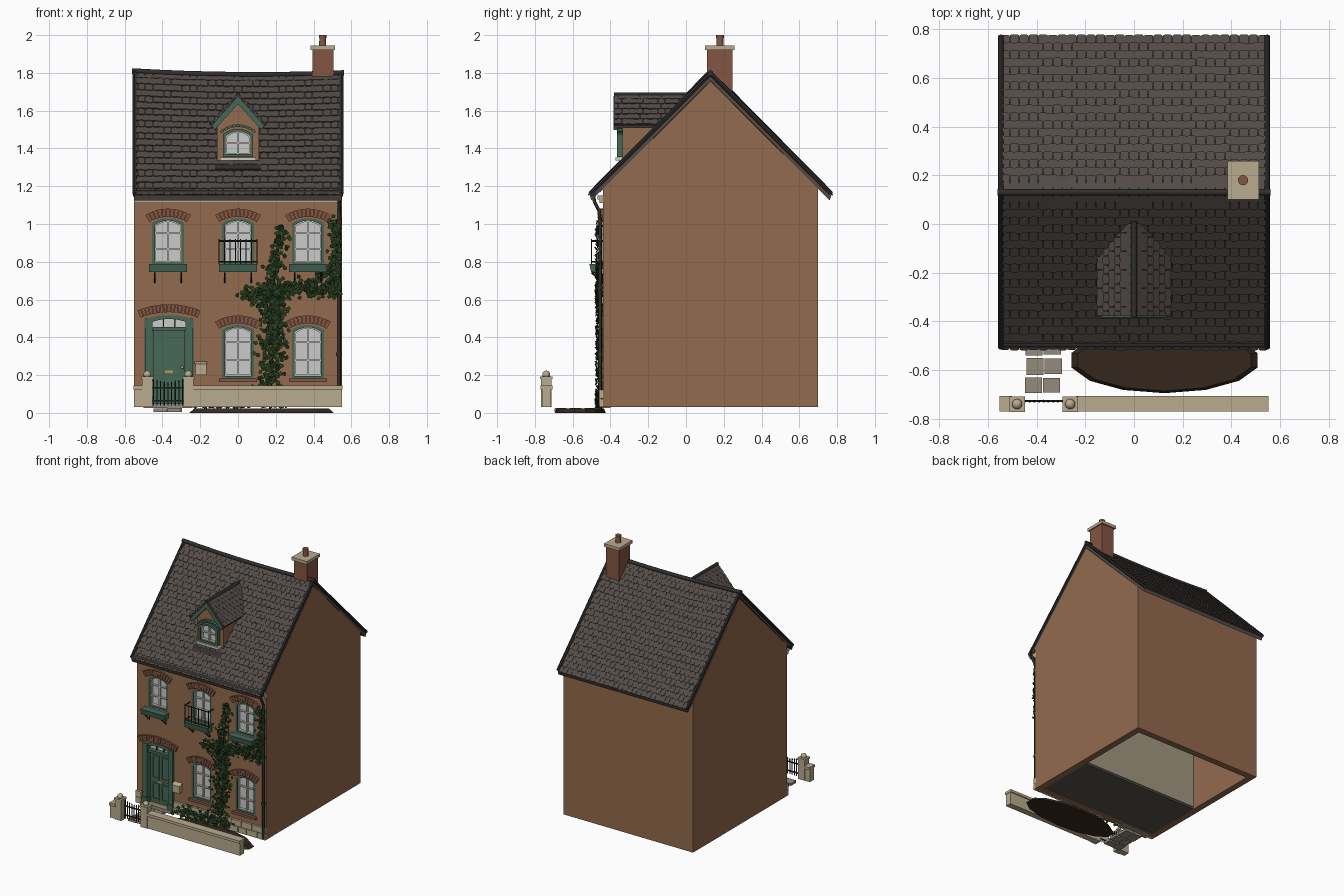
import bpy, bmesh, math, random
from mathutils import Vector as V, Matrix

if "Cube" in bpy.data.objects:
    bpy.data.objects.remove(bpy.data.objects["Cube"])

random.seed(4)
COL = dict(brick=(.29, .145, .075), red=(.23, .09, .055), slate=(.085, .07, .063), dark=(.03, .028, .027),
           green=(.06, .14, .095), stone=(.48, .41, .27), glass=(.55, .56, .58), leaf=(.02, .05, .014),
           soil=(.035, .02, .012), iron=(.015, .02, .018), paver=(.3, .26, .2), brass=(.5, .33, .08),
           white=(.62, .6, .54), plaster=(.36, .31, .22), floor=(.1, .085, .07))
MATS, PARTS = {}, {}
for k, c in COL.items():
    MATS[k] = bpy.data.materials.new(k)
    MATS[k].diffuse_color = (*c, 1)


def part(name, mat):
    return PARTS.setdefault(name, (bmesh.new(), mat))[0]


def box(bm, x0, x1, y0, y1, z0, z1):
    m = Matrix.Translation(((x0 + x1) / 2, (y0 + y1) / 2, (z0 + z1) / 2)) @ Matrix.Diagonal((x1 - x0, y1 - y0, z1 - z0, 1))
    bmesh.ops.create_cube(bm, size=1, matrix=m)


def cyl(bm, p, q, r, n=8, r2=None):
    p, q = V(p), V(q)
    d = q - p
    m = Matrix.Translation((p + q) / 2) @ d.to_track_quat('Z', 'Y').to_matrix().to_4x4()
    bmesh.ops.create_cone(bm, cap_ends=True, segments=n, radius1=r, radius2=r if r2 is None else r2, depth=d.length, matrix=m)


def tube(bm, pts, r, n=8):
    for p, q in zip(pts, pts[1:]):
        cyl(bm, p, q, r, n)


def prism(bm, pts, axis, a, b):
    mk = (lambda p, t: (p[0], t, p[1])) if axis == 'y' else (lambda p, t: (t, p[0], p[1]))
    A = [bm.verts.new(mk(p, a)) for p in pts]
    B = [bm.verts.new(mk(p, b)) for p in pts]
    bm.faces.new(A)
    bm.faces.new(B[::-1])
    for i in range(len(pts)):
        j = (i + 1) % len(pts)
        bm.faces.new((A[i], A[j], B[j], B[i]))


def arch(cx, z0, zs, w, rise, n=10):
    R = (w * w + rise * rise) / (2 * rise)
    t = math.asin(w / R)
    top = [(cx + R * math.sin(t - 2 * t * i / n), zs + rise - R + R * math.cos(t - 2 * t * i / n)) for i in range(n + 1)]
    return [(cx - w, z0), (cx + w, z0)] + top


def ring(bm, outer, inner, y0, y1):
    for i in range(len(outer)):
        j = (i + 1) % len(outer)
        prism(bm, [outer[i], outer[j], inner[j], inner[i]], 'y', y0, y1)


def voussoirs(bm, cx, zs, w, rise, h, n, y0, y1):
    R = (w * w + rise * rise) / (2 * rise)
    t, cz = math.asin(w / R), zs + rise - R
    P = lambda a, r: (cx + r * math.sin(a), cz + r * math.cos(a))
    for i in range(n):
        a, b = -t + 2 * t * (i + .06) / n, -t + 2 * t * (i + .94) / n
        prism(bm, [P(a, R), P(b, R), P(b, R + h), P(a, R + h)], 'y', y0 - random.uniform(0, .004), y1)


def tiles(bm, o, u, v, width, length, cols, rows):
    # overlapping slates with rounded lower ends
    o, u, v = V(o), V(u).normalized(), V(v).normalized()
    n = u.cross(v)
    n = n if n.z > 0 else -n
    pw, ph = width / cols, length / rows
    for r in range(rows):
        for c in range(cols + r % 2):
            a, b = (max(0, min(width, (c + k - .5 * (r % 2)) * pw + e)) for k, e in ((0, .0006), (1, -.0006)))
            s, e, d = r * ph + random.uniform(-.002, .002), min(r * ph + ph * 1.5, length), (b - a) * .2
            out = [(a, e), (a, s + .005), (a + d, s), (b - d, s), (b, s + .005), (b, e)]
            lo, hi = [], []
            for x, t in out:
                h = .001 + .008 * (e - t) / (ph * 1.5)
                lo.append(bm.verts.new(o + u * x + v * t + n * (h - .003)))
                hi.append(bm.verts.new(o + u * x + v * t + n * (h + .005)))
            bm.faces.new(lo)
            bm.faces.new(hi[::-1])
            for i in range(6):
                j = (i + 1) % 6
                bm.faces.new((lo[i], lo[j], hi[j], hi[i]))


# house shell, hollow and open underneath, with window and door openings
body = part('house_walls', 'brick')
prism(body, [(-.44, .03), (.7, .03), (.7, 1.185), (.13, 1.755), (-.44, 1.185)], 'x', -.55, .55)
prism(part('cut_inside', 'brick'), [(-.39, -.1), (.65, -.1), (.65, 1.165), (.13, 1.685), (-.39, 1.165)], 'x', -.5, .5)
WINS = [(-.37, .78), (0, .78), (.37, .78), (0, .18), (.37, .18)]
cut = part('cut_openings', 'brick')
for cx, z in WINS:
    prism(cut, arch(cx, z, z + (.225 if z > .5 else .26), .085, .025), 'y', -.5, -.36)
prism(cut, arch(-.365, .05, .495, .13, .022), 'y', -.5, -.36)

# windows
frame, glass, arches = part('window_frames', 'green'), part('window_panes', 'glass'), part('brick_arches', 'red')
bars = part('window_bars', 'white')


def window(cx, z0, zs, w, rise, y):
    o, i, k = arch(cx, z0, zs, w, rise), arch(cx, z0 + .016, zs - .012, w - .015, rise), arch(cx, z0 + .022, zs - .018, w - .021, rise)
    ring(frame, o, i, y - .03, y + .01)
    ring(bars, i, k, y - .02, y + .005)
    prism(glass, i, 'y', y, y + .008)
    h = zs + rise - z0
    box(bars, cx - .005, cx + .005, y - .015, y, z0 + .015, zs + rise - .014)
    for f in ((.5,) if h < .2 else (.35, .68)):
        box(bars, cx - w + .015, cx + w - .015, y - .015, y, z0 + h * f - .004, z0 + h * f + .004)


boxes, iron = part('window_boxes', 'green'), part('box_brackets', 'iron')
for cx, z in WINS:
    zs = z + (.225 if z > .5 else .26)
    window(cx, z, zs, .085, .025, -.41)
    voussoirs(arches, cx, zs + .005, .1, .028, .043, 11, -.455, -.43)
    if z > .5:
        prism(boxes, [(-.458, .745), (-.502, .745), (-.512, .787), (-.458, .787)], 'x', cx - .1, cx + .1)
        for s in (-.07, .07):
            tube(iron, [(cx + s, -.442, .69), (cx + s, -.445, .742), (cx + s, -.5, .742), (cx + s, -.442, .69)], .004, 6)
        box(part('upper_sills', 'stone'), cx - .095, cx + .095, -.46, -.4, z - .014, z + .002)
    else:
        box(part('lower_sills', 'red'), cx - .1, cx + .1, -.462, -.4, z - .016, z + .002)
rail = part('balcony_rail', 'iron')
for z in (.8, .91):
    tube(rail, [(-.1, -.44, z), (-.1, -.5, z), (.1, -.5, z), (.1, -.44, z)], .004, 6)
for i in range(8):
    x = -.1 + .2 * i / 7
    cyl(rail, (x, -.5, .785), (x, -.5, .92), .003, 6)

# front door
dx, dr = -.365, part('door_leaf', 'green')
box(dr, dx - .085, dx + .085, -.415, -.39, .05, .435)
for s in (-1, 1):
    for z0, z1 in ((.075, .2), (.235, .41)):
        x = dx + s * .038
        ring(dr, [(x - .03, z0), (x + .03, z0), (x + .03, z1), (x - .03, z1)],
             [(x - .021, z0 + .01), (x + .021, z0 + .01), (x + .021, z1 - .01), (x - .021, z1 - .01)], -.422, -.41)
    box(part('door_pilasters', 'green'), dx + s * .108 - .02, dx + s * .108 + .02, -.452, -.39, .05, .5)
    box(part('door_pilasters', 'green'), dx + s * .108 - .025, dx + s * .108 + .025, -.46, -.39, .05, .09)
    box(frame, dx + s * .03 - .003, dx + s * .03 + .003, -.425, -.4, .455, .5)
box(frame, dx - .09, dx + .09, -.44, -.39, .435, .455)
ring(frame, arch(dx, .45, .495, .13, .022), arch(dx, .456, .482, .088, .015), -.445, -.39)
box(glass, dx - .09, dx + .09, -.41, -.402, .45, .502)
box(part('letter_slot', 'brass'), dx - .022, dx + .022, -.422, -.41, .212, .224)
bmesh.ops.create_uvsphere(part('door_knob', 'brass'), u_segments=10, v_segments=6, radius=.009, matrix=Matrix.Translation((dx + .07, -.425, .24)))
voussoirs(arches, dx, .503, .152, .03, .042, 17, -.456, -.43)
box(part('mail_box', 'stone'), -.225, -.168, -.47, -.43, .2, .258)
prism(part('mail_box', 'stone'), [(-.43, .258), (-.474, .258), (-.43, .275)], 'x', -.23, -.163)

# stone plinth in two courses
pl = part('plinth_blocks', 'stone')
for x0, x1, n in ((-.552, -.5, 1), (-.23, .552, 9)):
    for r in range(2):
        e = [x0] + [x0 + (x1 - x0) * (i + .25 + .5 * (r % 2) + random.uniform(-.1, .1)) / n for i in range(1, n)] + [x1]
        for a, b in zip(e, e[1:]):
            box(pl, a + .002, b - .002, -.456 - random.uniform(0, .004), -.43, .03 + r * .047, .074 + r * .047)

# cornice, gutter and downpipe
box(part('cornice', 'stone'), -.55, .55, -.457, -.43, 1.112, 1.13)
box(part('cornice', 'stone'), -.55, .55, -.468, -.43, 1.13, 1.15)
pipe = part('gutter_and_downpipe', 'dark')
cyl(pipe, (-.555, -.492, 1.162), (.555, -.492, 1.162), .017, 10)
tube(pipe, [(.535, -.492, 1.16), (.535, -.485, 1.12), (.535, -.46, 1.07), (.535, -.455, 1.0), (.535, -.455, .04)], .009)
for z in (.3, .65, 1):
    cyl(pipe, (.535, -.455, z), (.535, -.455, z + .02), .013)

# main roof
slab, tl, verge, ridge = part('roof_deck', 'slate'), part('roof_tiles', 'slate'), part('roof_verges', 'dark'), part('ridge_roll', 'dark')
prism(slab, [(-.5, 1.125), (.13, 1.755), (.76, 1.125), (.77, 1.15), (.13, 1.787), (-.51, 1.15)], 'x', -.548, .548)
L = .64 * math.sqrt(2)
tiles(tl, (-.55, -.508, 1.148), (1, 0, 0), (0, 1, 1), 1.1, L, 28, 20)
tiles(tl, (-.55, .768, 1.148), (1, 0, 0), (0, -1, 1), 1.1, L, 28, 20)
for s in (-1, 1):
    tube(verge, [(s * .547, -.508, 1.16), (s * .547, .13, 1.793), (s * .547, .77, 1.16)], .012)
tube(ridge, [(-.56 + .14 * i, .13, 1.795) for i in range(9)], .014, 10)
for bm in (slab, tl, verge, ridge):
    if bm is not ridge and bm is not verge and bm is not tl:
        bmesh.ops.subdivide_edges(bm, edges=[e for e in bm.edges if abs(e.verts[0].co.x - e.verts[1].co.x) > 1], cuts=7)
    for v in bm.verts:
        v.co.z += max(0, min(1, (v.co.z - 1.16) / .64)) * (.046 * v.co.x ** 2 - .009 * v.co.x - .004)

# dormer
prism(part('dormer_walls', 'brick'), [(-.112, 1.3), (.112, 1.3), (.112, 1.535), (0, 1.665), (-.112, 1.535)], 'y', -.335, -.03)
window(0, 1.355, 1.475, .08, .028, -.335)
voussoirs(part('dormer_hood', 'green'), 0, 1.48, .088, .034, .014, 9, -.36, -.33)
box(part('dormer_sill', 'white'), -.095, .095, -.372, -.33, 1.335, 1.352)
prism(part('dormer_apron', 'dark'), [(-.385, 1.29), (-.335, 1.335), (-.31, 1.335), (-.36, 1.27)], 'x', -.122, .122)
dt = part('dormer_tiles', 'slate')
for s in (-1, 1):
    prism(part('dormer_deck', 'slate'), [(0, 1.66), (0, 1.682), (s * .14, 1.525), (s * .132, 1.507)], 'y', -.375, .0)
    tiles(dt, (s * .142, -.378, 1.522), (0, 1, 0), (-s * .142, 0, .162), .38, .215, 10, 6)
    prism(part('dormer_bargeboards', 'green'), [(0, 1.635), (0, 1.678), (s * .138, 1.523), (s * .125, 1.497)], 'y', -.384, -.362)
    cyl(part('dormer_ridge', 'dark'), (s * .14, -.38, 1.525), (s * .14, -.15, 1.525), .007)
cyl(part('dormer_ridge', 'dark'), (0, -.382, 1.685), (0, .01, 1.685), .012)

# chimney
box(part('chimney_stack', 'red'), .395, .505, .112, .245, 1.64, 1.925)
box(part('chimney_cap', 'stone'), .384, .514, .1, .258, 1.922, 1.945)
pot = part('chimney_pot', 'red')
cyl(pot, (.448, .18, 1.94), (.448, .18, 1.99), .02, 14, .017)
cyl(pot, (.448, .18, 1.985), (.448, .18, 2.0), .021, 14)

# garden wall, gate posts and gate
gw = part('garden_wall', 'stone')
for x0, x1 in ((-.55, -.505), (-.235, .55)):
    box(gw, x0, x1, -.762, -.714, .03, .125)
    box(gw, x0 - .003, x1 + .003, -.77, -.706, .125, .145)
posts = part('gate_posts', 'stone')
for x in (-.48, -.262):
    box(posts, x - .027, x + .027, -.768, -.712, .03, .18)
    box(posts, x - .032, x + .032, -.772, -.708, .18, .193)
    bmesh.ops.create_uvsphere(part('post_balls', 'stone'), u_segments=14, v_segments=8, radius=.021, matrix=Matrix.Translation((x, -.74, .203)))
gate = part('garden_gate', 'iron')
for z in (.06, .13):
    box(gate, -.453, -.289, -.732, -.724, z, z + .008)
for i in range(9):
    x = -.448 + i * .0193
    h = .15 + .018 * abs(i - 4) / 4
    cyl(gate, (x, -.728, .04), (x, -.728, h), .0035, 6)
    cyl(gate, (x, -.728, h), (x, -.728, h + .014), .006, 6, 0)

# path and flower bed
pv = part('path_slabs', 'paver')
for y0, y1, a in ((-.54, -.445, 0), (-.62, -.55, .004), (-.695, -.63, -.003)):
    box(pv, -.445 + a, -.375 + a, y0, y1, .006, .024)
    box(pv, -.371 + a, -.3 + a, y0 + .003, y1 - .002, .006, .026)
box(part('door_step', 'paver'), -.5, -.24, -.47, -.4, .026, .05)
m = Matrix.Translation((.125, -.56, .012)) @ Matrix.Diagonal((.392, .135, 1, 1))
bmesh.ops.create_cone(part('flower_bed', 'soil'), cap_ends=True, segments=14, radius1=1, radius2=.93, depth=.024, matrix=m)

# ivy and low hedge: woody stems with scattered leaves
leaf, stem = part('ivy_leaves', 'leaf'), part('ivy_stems', 'soil')
IVY = [([(.17, .04), (.18, .3), (.19, .5), (.16, .63)], .065, 520), ([(.04, .62), (.16, .64), (.3, .66), (.54, .65)], .045, 330),
       ([(.18, .62), (.2, .8), (.23, .98)], .035, 130), ([(.5, .64), (.52, .85), (.51, 1.02)], .03, 150),
       ([(.38, .63), (.45, .74), (.5, .78)], .03, 60)]
for pts, w, n in IVY + [([(-.18, .06), (.25, .08)], .05, 330)]:
    tube(stem, [(x, -.447, z) for x, z in pts], .006, 6)
    for k in range(n):
        f = random.random() * (len(pts) - 1)
        i = int(f)
        p = V(pts[i]).lerp(V(pts[i + 1]), f - i)
        c = V((min(.54, p.x + random.gauss(0, w * .55)), random.uniform(-.478, -.445), max(.035, p.y + random.gauss(0, w * .5))))
        R = Matrix.Rotation(random.uniform(0, 6.28), 3, 'Y') @ Matrix.Rotation(random.uniform(-.7, .7), 3, 'X')
        vs = [bm_v for bm_v in (leaf.verts.new(c + R @ V(q) * random.uniform(.011, .016)) for q in
              ((0, 0, -1), (.8, .15, -.3), (.55, .1, .6), (0, -.1, 1), (-.55, .1, .6), (-.8, .15, -.3)))]
        leaf.faces.new((vs[0], vs[1], vs[2], vs[3]))
        leaf.faces.new((vs[0], vs[3], vs[4], vs[5]))

# room inside, seen from below
box(part('room_floor', 'floor'), -.5, .5, -.39, .06, .034, .048)
box(part('room_back_wall', 'plaster'), -.5, .5, .05, .065, .048, 1.165)

# turn every part into an object
for name, (bm, mat) in PARTS.items():
    if bm is not leaf:
        bmesh.ops.recalc_face_normals(bm, faces=bm.faces)
    if name in ('post_balls', 'door_knob', 'ridge_roll', 'chimney_pot', 'gutter_and_downpipe', 'ivy_stems', 'dormer_ridge'):
        for f in bm.faces:
            f.smooth = len(f.verts) <= 4
    me = bpy.data.meshes.new(name)
    bm.to_mesh(me)
    bm.free()
    me.materials.append(MATS[mat])
    bpy.context.collection.objects.link(bpy.data.objects.new(name, me))
walls = bpy.data.objects['house_walls']
for c in ('cut_inside', 'cut_openings'):
    md = walls.modifiers.new(c, 'BOOLEAN')
    md.object, md.operation, md.solver = bpy.data.objects[c], 'DIFFERENCE', 'EXACT'
me = bpy.data.meshes.new_from_object(walls.evaluated_get(bpy.context.evaluated_depsgraph_get()))
walls.modifiers.clear()
walls.data = me
for c in ('cut_inside', 'cut_openings'):
    bpy.data.objects.remove(bpy.data.objects[c])

for m in bpy.data.materials:
    if m.users and not m.is_grease_pencil:
        m.use_nodes = True
        m.node_tree.nodes["Principled BSDF"].inputs["Base Color"].default_value = m.diffuse_color
